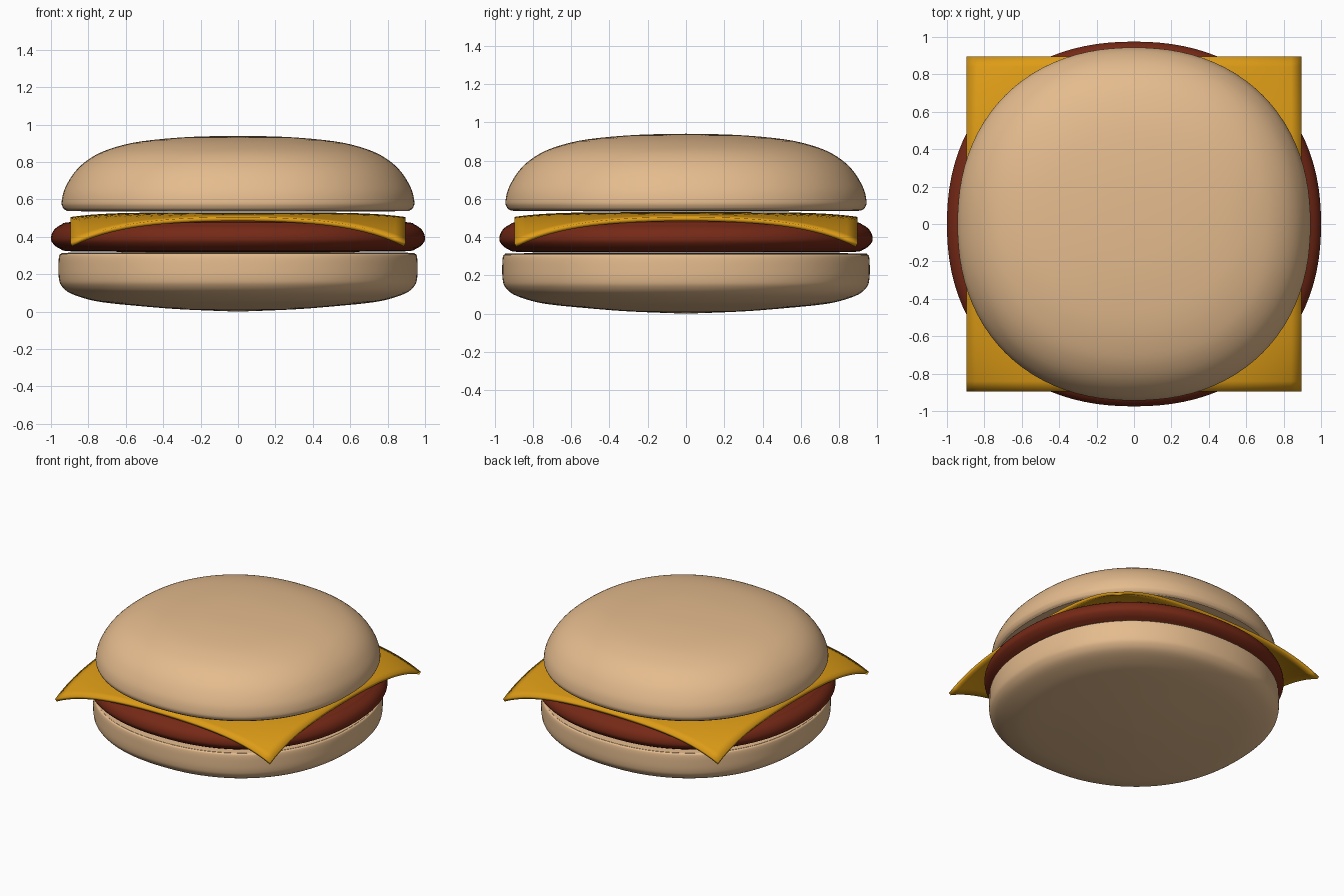
import bpy, bmesh, math
from mathutils import Vector

if "Cube" in bpy.data.objects:
    bpy.data.objects.remove(bpy.data.objects["Cube"])


def material(name, rgb):
    m = bpy.data.materials.new(name)
    m.diffuse_color = (*rgb, 1)
    m.use_nodes = True
    m.node_tree.nodes["Principled BSDF"].inputs["Base Color"].default_value = m.diffuse_color
    return m


def finish(name, bm, mat):
    bmesh.ops.recalc_face_normals(bm, faces=bm.faces)
    me = bpy.data.meshes.new(name)
    bm.to_mesh(me)
    bm.free()
    ob = bpy.data.objects.new(name, me)
    bpy.context.collection.objects.link(ob)
    me.materials.append(mat)
    bpy.ops.object.select_all(action='DESELECT')
    ob.select_set(True)
    bpy.context.view_layer.objects.active = ob
    bpy.ops.object.shade_smooth_by_angle(angle=math.radians(40))
    return ob


def smooth_path(pts, steps=4):
    # Catmull-Rom curve through the profile points
    p = [Vector(q) for q in pts]
    p = [p[0]] + p + [p[-1]]
    out = []
    for i in range(1, len(p) - 2):
        a, b, c, d = p[i - 1:i + 3]
        for k in range(steps):
            t = k / steps
            out.append(0.5 * (2 * b + (c - a) * t + (2 * a - 5 * b + 4 * c - d) * t ** 2
                              + (3 * b - a - 3 * c + d) * t ** 3))
    return out + [p[-1]]


def rounded_disc(name, profile, mat, y_scale=1.0, power=2.2, segs=96):
    # Sweep an (r, z) profile around a slightly squared circle
    prof = smooth_path(profile)
    bm = bmesh.new()
    low = bm.verts.new((0, 0, prof[0].y))
    high = bm.verts.new((0, 0, prof[-1].y))
    rings = []
    for r, z in prof[1:-1]:
        ring = []
        for i in range(segs):
            a = 2 * math.pi * i / segs
            c, s = math.cos(a), math.sin(a)
            k = r / (abs(c) ** power + abs(s) ** power) ** (1 / power)
            ring.append(bm.verts.new((k * c, k * s * y_scale, z)))
        rings.append(ring)
    for i in range(segs):
        j = (i + 1) % segs
        bm.faces.new((low, rings[0][j], rings[0][i]))
        bm.faces.new((high, rings[-1][i], rings[-1][j]))
        for a, b in zip(rings, rings[1:]):
            bm.faces.new((a[i], a[j], b[j], b[i]))
    return finish(name, bm, mat)


bread = material("bread", (0.78, 0.50, 0.27))
meat = material("meat", (0.18, 0.022, 0.008))
yellow = material("cheese", (0.72, 0.33, 0.008))

# Bottom bun
rounded_disc("bottom_bun", [(0, 0.0), (0.3, 0.012), (0.53, 0.03), (0.7, 0.047), (0.8, 0.065),
                            (0.9, 0.1), (0.945, 0.14), (0.958, 0.18), (0.96, 0.24), (0.957, 0.295),
                            (0.945, 0.31), (0.9, 0.315), (0.5, 0.318), (0, 0.318)], bread)

# Patty
rounded_disc("patty", [(0, 0.32), (0.5, 0.32), (0.88, 0.322), (0.95, 0.335), (0.99, 0.365),
                       (1.0, 0.395), (0.985, 0.435), (0.945, 0.465), (0.88, 0.48),
                       (0.5, 0.495), (0, 0.5)], meat, y_scale=0.975)

# Top bun
rounded_disc("top_bun", [(0, 0.535), (0.5, 0.535), (0.87, 0.537), (0.92, 0.542), (0.938, 0.56),
                         (0.943, 0.59), (0.925, 0.66), (0.87, 0.75), (0.79, 0.82), (0.685, 0.87),
                         (0.52, 0.91), (0.26, 0.934), (0, 0.94)], bread)

# Cheese slice with drooping corners
bm = bmesh.new()
bmesh.ops.create_grid(bm, x_segments=32, y_segments=32, size=0.896)
for v in bm.verts:
    v.co.z = 0.53 - 0.165 * (v.co.xy.length / 1.27) ** 5.5
cheese = finish("cheese_slice", bm, yellow)
solid = cheese.modifiers.new("thickness", 'SOLIDIFY')
solid.thickness = 0.022
solid.offset = -1 if cheese.data.polygons[0].normal.z > 0 else 1
